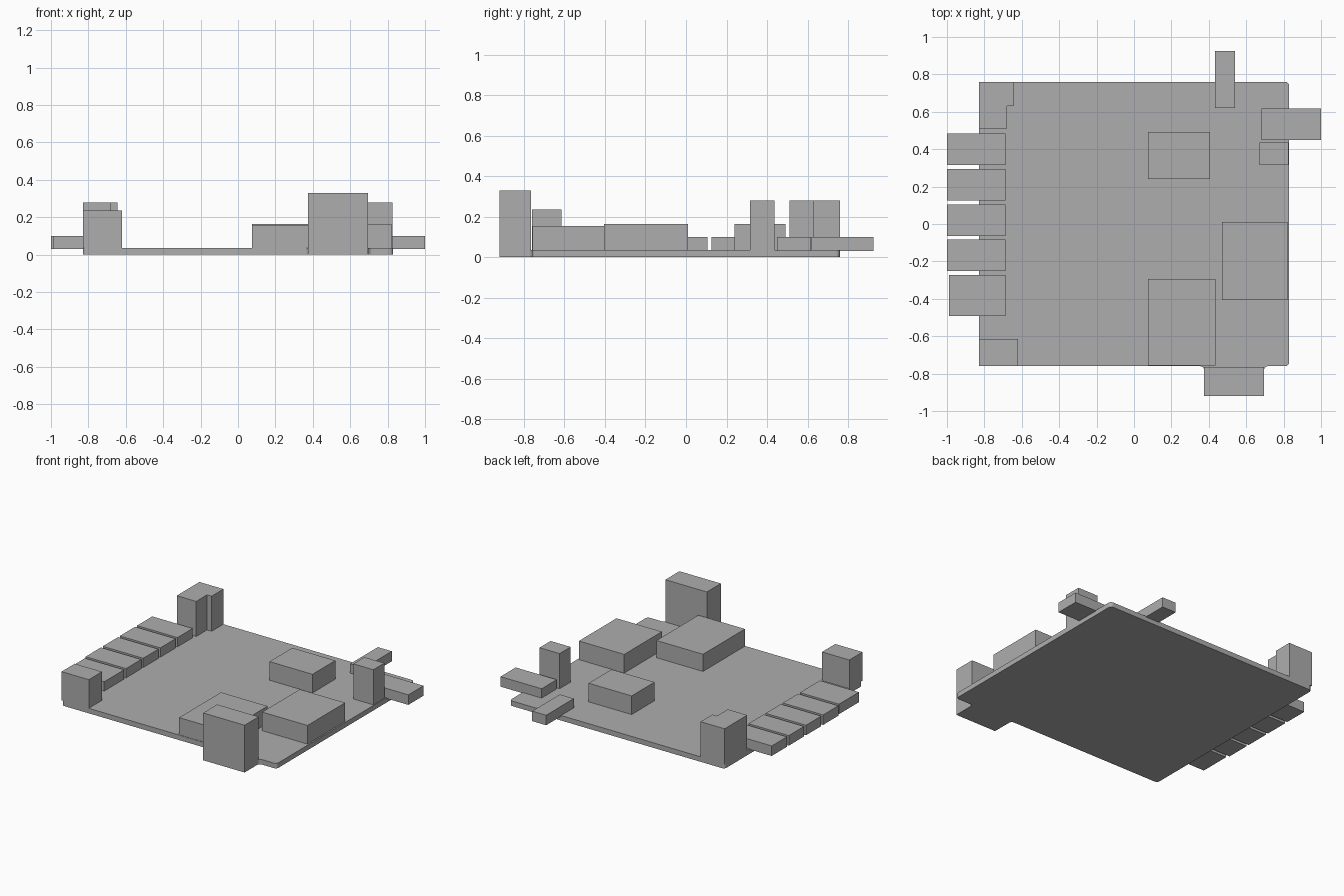
import bpy
import bmesh
import math

cube = bpy.data.objects.get("Cube")
if cube:
    bpy.data.objects.remove(cube, do_unlink=True)

grey = bpy.data.materials.new("plain grey")
grey.use_nodes = True
colour = (0.42, 0.42, 0.42, 1)
grey.diffuse_color = colour
grey.node_tree.nodes["Principled BSDF"].inputs["Base Color"].default_value = colour

BOARD_TOP = 0.035


def prism(name, outline, low, high):
    """Extrude a flat counter-clockwise outline from low to high."""
    bm = bmesh.new()
    base = bm.faces.new([bm.verts.new((x, y, low)) for x, y in outline])
    result = bmesh.ops.extrude_face_region(bm, geom=[base])
    top = [v for v in result["geom"] if isinstance(v, bmesh.types.BMVert)]
    bmesh.ops.translate(bm, verts=top, vec=(0, 0, high - low))
    bmesh.ops.recalc_face_normals(bm, faces=bm.faces)
    mesh = bpy.data.meshes.new(name)
    bm.to_mesh(mesh)
    bm.free()
    mesh.materials.append(grey)
    obj = bpy.data.objects.new(name, mesh)
    bpy.context.collection.objects.link(obj)
    return obj


def block(name, x0, x1, y0, y1, high, low=BOARD_TOP):
    return prism(name, [(x0, y0), (x1, y0), (x1, y1), (x0, y1)], low, high)


def arc(cx, cy, radius, start, end, steps=5):
    angles = [math.radians(start + (end - start) * i / steps) for i in range(steps + 1)]
    return [(cx + radius * math.cos(a), cy + radius * math.sin(a)) for a in angles]


# Board with rounded corners and a filleted tab at the front
W, D, R = 0.83, 0.76, 0.022
TAB_L, TAB_R, TAB_Y = 0.375, 0.695, -0.92
outline = (
    arc(-W + R, -D + R, R, 180, 270)
    + arc(TAB_L - R, -D - R, R, 90, 0)
    + [(TAB_L, TAB_Y), (TAB_R, TAB_Y)]
    + arc(TAB_R + R, -D - R, R, 180, 90)
    + arc(W - R, -D + R, R, 270, 360)
    + arc(W - R, D - R, R, 0, 90)
    + arc(-W + R, D - R, R, 90, 180)
)
prism("circuit_board", outline, 0, BOARD_TOP)

# Tall connector standing on the front tab
block("front_connector", TAB_L, TAB_R, TAB_Y, -0.765, 0.33)

# Corner blocks
block("front_corner_block", -0.83, -0.62, -0.76, -0.615, 0.235)
prism("back_corner_block",
      [(-0.83, 0.51), (-0.68, 0.51), (-0.68, 0.63),
       (-0.645, 0.63), (-0.645, 0.76), (-0.83, 0.76)], BOARD_TOP, 0.28)
block("upright_block", 0.67, 0.825, 0.315, 0.437, 0.28)

# Flat components on the board
block("back_chip", 0.075, 0.407, 0.24, 0.492, 0.165)
block("side_chip", 0.47, 0.82, -0.405, 0.01, 0.165)
block("front_chip", 0.075, 0.435, -0.757, -0.295, 0.155)

# Low connectors overhanging the board edges
LOW, HIGH = 0.03, 0.10
block("left_side_connector", 0.683, 1.0, 0.45, 0.617, HIGH, LOW)
block("back_connector", 0.432, 0.54, 0.62, 0.925, HIGH, LOW)

# Row of ports along the other edge
for i in range(4):
    y = -0.252 + 0.189 * i
    block(f"edge_port_{i + 1}", -1.0, -0.688, y, y + 0.168, HIGH, LOW)
block("wide_edge_port", -0.99, -0.688, -0.493, -0.273, HIGH, LOW)
